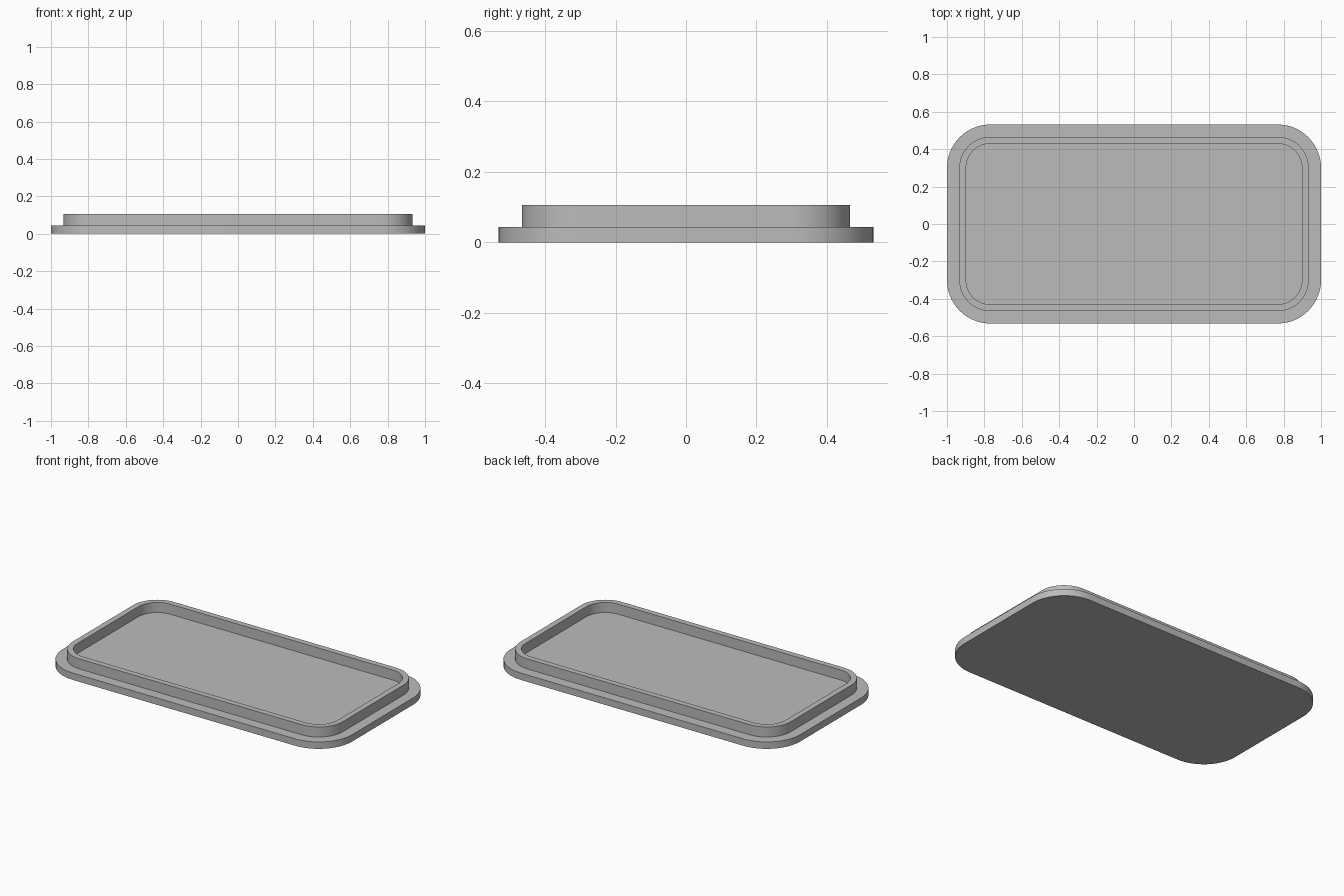
import bpy
import bmesh
from math import sin, cos, pi, radians

old = bpy.data.objects.get("Cube")
if old:
    bpy.data.objects.remove(old, do_unlink=True)

# Shared plastic colour
grey = bpy.data.materials.new("plain grey")
grey.use_nodes = True
colour = (0.5, 0.5, 0.5, 1)
grey.diffuse_color = colour
grey.node_tree.nodes["Principled BSDF"].inputs["Base Color"].default_value = colour

# Centres of the rounded corners, shared by every outline
CORNER_X, CORNER_Y = 0.768, 0.3
STEPS = 16


def ring(bm, radius, z):
    """Rounded rectangle outline around the shared corner centres."""
    verts = []
    for quarter, (sx, sy) in enumerate([(1, 1), (-1, 1), (-1, -1), (1, -1)]):
        for i in range(STEPS + 1):
            a = (quarter + i / STEPS) * pi / 2
            verts.append(bm.verts.new((sx * CORNER_X + radius * cos(a),
                                       sy * CORNER_Y + radius * sin(a), z)))
    return verts


# Profile from the underside, over the flange and lip, to the inner floor
BASE_TOP, LIP_TOP = 0.043, 0.106
OUTER, LIP_OUT, LIP_IN = 0.232, 0.166, 0.13
profile = [(OUTER, 0), (OUTER, BASE_TOP), (LIP_OUT, BASE_TOP),
           (LIP_OUT, LIP_TOP), (LIP_IN, LIP_TOP), (LIP_IN, BASE_TOP)]

bm = bmesh.new()
rings = [ring(bm, r, z) for r, z in profile]
for low, high in zip(rings, rings[1:]):
    for i in range(len(low)):
        j = (i + 1) % len(low)
        bm.faces.new((low[i], low[j], high[j], high[i]))
bm.faces.new(list(reversed(rings[0])))   # underside
bm.faces.new(rings[-1])                  # inner floor
bmesh.ops.recalc_face_normals(bm, faces=bm.faces)

mesh = bpy.data.meshes.new("lid")
bm.to_mesh(mesh)
bm.free()
mesh.materials.append(grey)
lid = bpy.data.objects.new("lid", mesh)
bpy.context.collection.objects.link(lid)

# Smooth corners, crisp rims
bpy.ops.object.select_all(action='DESELECT')
lid.select_set(True)
bpy.context.view_layer.objects.active = lid
bpy.ops.object.shade_smooth_by_angle(angle=radians(30))
